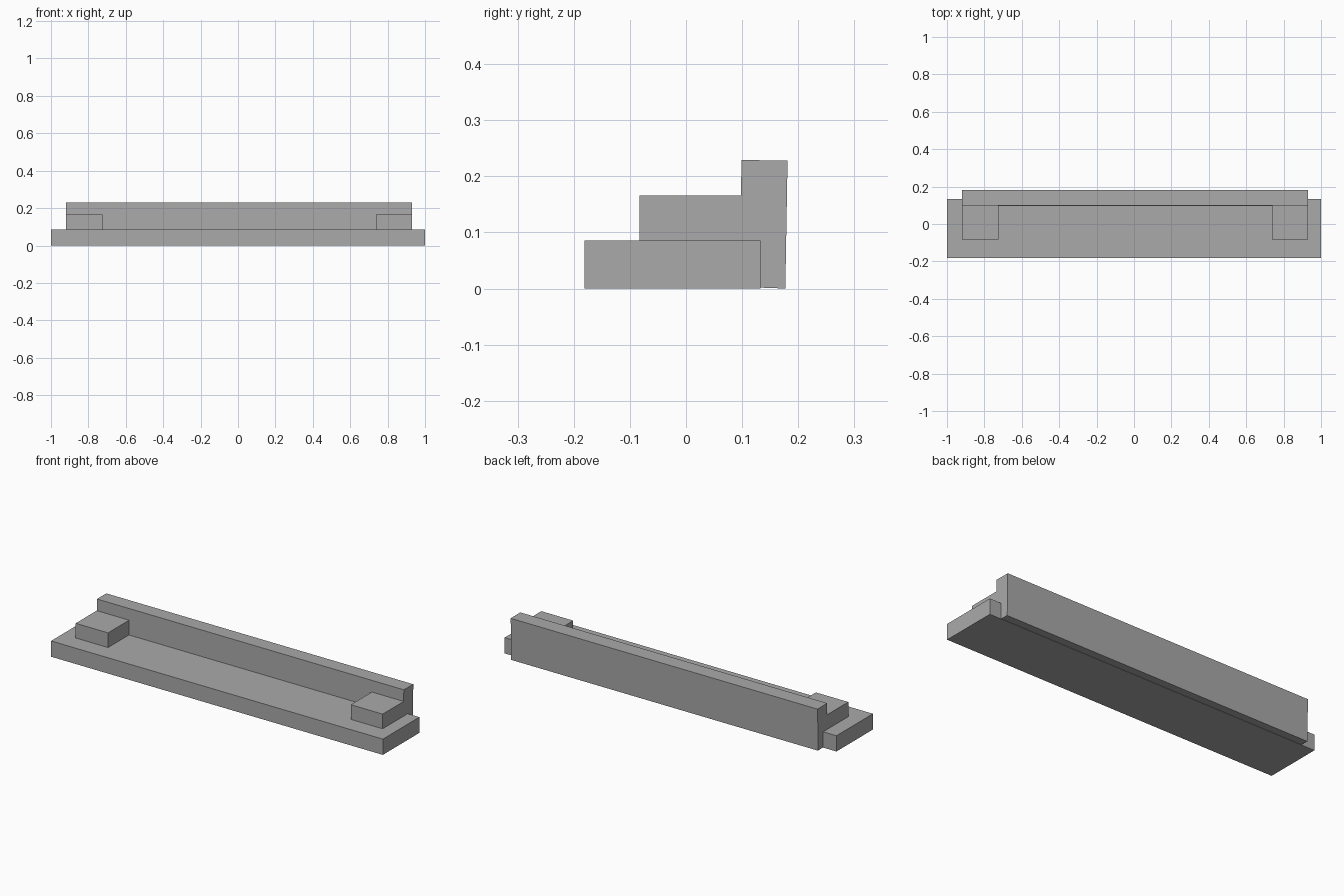
import bpy
import bmesh

cube = bpy.data.objects.get("Cube")
if cube:
    bpy.data.objects.remove(cube, do_unlink=True)

grey = bpy.data.materials.new("plain grey")
grey.use_nodes = True
colour = (0.4, 0.4, 0.4, 1)
grey.diffuse_color = colour
grey.node_tree.nodes["Principled BSDF"].inputs["Base Color"].default_value = colour


def prism(name, x0, x1, profile):
    """Extrude a closed (y, z) profile along x."""
    bm = bmesh.new()
    face = bm.faces.new([bm.verts.new((x0, y, z)) for y, z in profile])
    out = bmesh.ops.extrude_face_region(bm, geom=[face])
    moved = [v for v in out["geom"] if isinstance(v, bmesh.types.BMVert)]
    bmesh.ops.translate(bm, verts=moved, vec=(x1 - x0, 0, 0))
    bmesh.ops.recalc_face_normals(bm, faces=bm.faces)
    mesh = bpy.data.meshes.new(name)
    bm.to_mesh(mesh)
    bm.free()
    mesh.materials.append(grey)
    obj = bpy.data.objects.new(name, mesh)
    bpy.context.collection.objects.link(obj)
    return obj


def box(name, x0, x1, y0, y1, z0, z1):
    return prism(name, x0, x1, [(y0, z0), (y1, z0), (y1, z1), (y0, z1)])


# Long base slab
box("base", -1, 1, -0.181, 0.133, 0, 0.086)

# Rear board, leaning back very slightly
prism("back_board", -0.92, 0.93,
      [(0.095, 0.003), (0.177, 0), (0.181, 0.228), (0.099, 0.229)])

# End blocks resting on the base, running into the rear board
box("right_block", -0.92, -0.725, -0.083, 0.11, 0.08, 0.166)
box("left_block", 0.738, 0.93, -0.083, 0.11, 0.08, 0.166)
